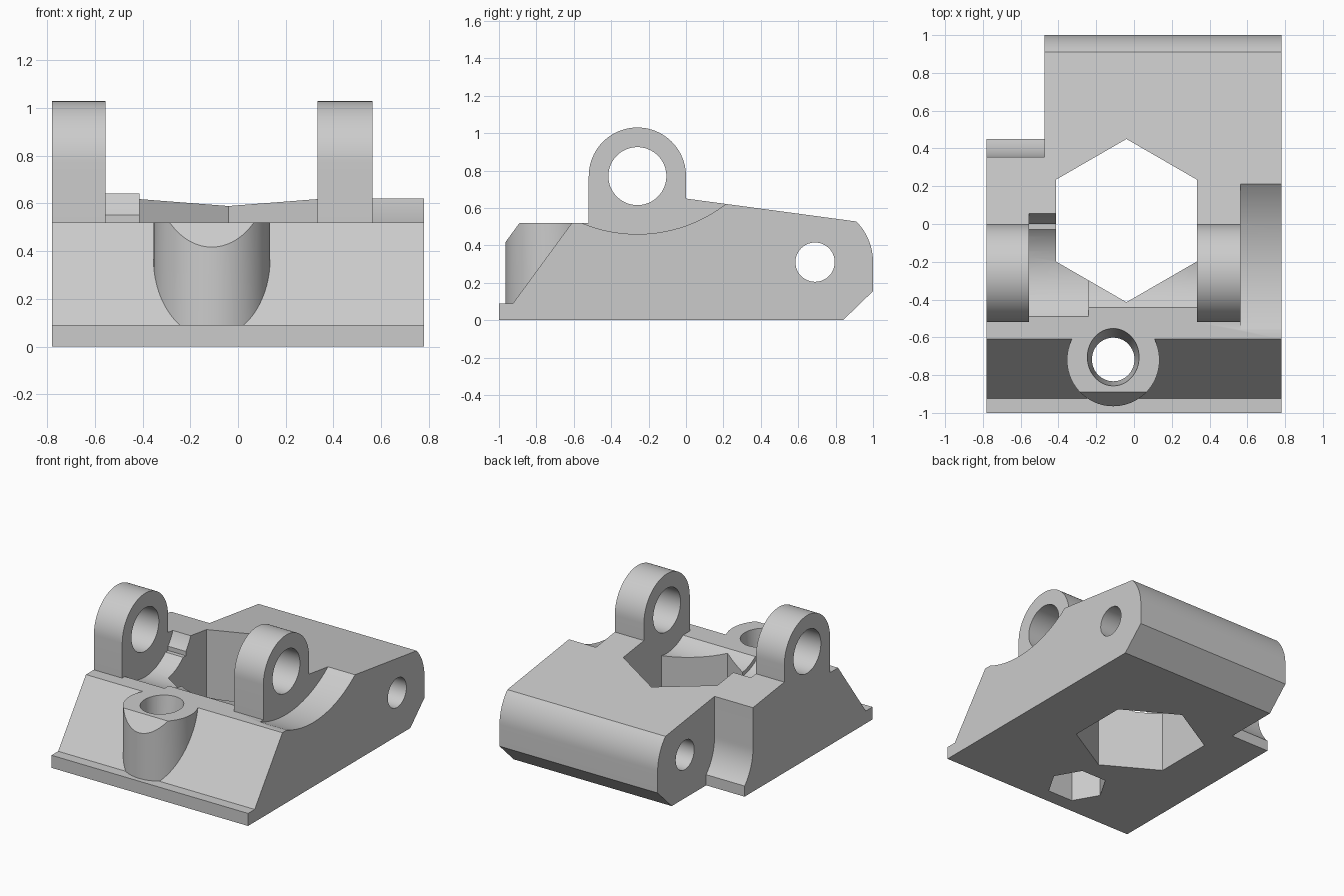
import bpy, bmesh
from math import cos, sin, pi, radians

if "Cube" in bpy.data.objects:
    bpy.data.objects.remove(bpy.data.objects["Cube"], do_unlink=True)

grey = bpy.data.materials.new("plain_grey")
grey.use_nodes = True
colour = (0.6, 0.6, 0.6, 1)
grey.diffuse_color = colour
grey.node_tree.nodes["Principled BSDF"].inputs["Base Color"].default_value = colour


def arc(cy, cz, r, a0=0, a1=360, n=72):
    """Points on an arc; a full circle leaves out the repeated last point."""
    count = n if a1 - a0 == 360 else n + 1
    steps = [radians(a0 + (a1 - a0) * i / n) for i in range(count)]
    return [(cy + r * cos(a), cz + r * sin(a)) for a in steps]


def loft(name, lower, upper):
    """Solid between two matching rings of 3D points."""
    bm = bmesh.new()
    a = [bm.verts.new(p) for p in lower]
    b = [bm.verts.new(p) for p in upper]
    bm.faces.new(a)
    bm.faces.new(b)
    for i in range(len(a)):
        j = (i + 1) % len(a)
        bm.faces.new((a[i], a[j], b[j], b[i]))
    bmesh.ops.recalc_face_normals(bm, faces=bm.faces)
    mesh = bpy.data.meshes.new(name)
    bm.to_mesh(mesh)
    bm.free()
    mesh.materials.append(grey)
    obj = bpy.data.objects.new(name, mesh)
    bpy.context.collection.objects.link(obj)
    return obj


def along_x(name, pts, x0, x1):
    return loft(name, [(x0, y, z) for y, z in pts], [(x1, y, z) for y, z in pts])


def along_z(name, pts, z0, z1):
    return loft(name, [(x, y, z0) for x, y in pts], [(x, y, z1) for x, y in pts])


def combine(target, other, operation):
    """Apply a boolean and remove the helper."""
    mod = target.modifiers.new("combine", "BOOLEAN")
    mod.operation, mod.solver, mod.object = operation, "EXACT", other
    bpy.context.view_layer.objects.active = target
    bpy.ops.object.modifier_apply(modifier=mod.name)
    bpy.data.objects.remove(other, do_unlink=True)


SIDE = 0.78
PIVOT = (-0.26, 0.77)     # axis of the upright lugs
REAR = (0.69, 0.31)       # axis of the rear hinge
SCREW = (-0.11, -0.72)    # centre of the screw boss

# Wedge body with front lip, sloped top and rounded tail
profile = [(-1, 0), (0.84, 0), (1, 0.155)] + arc(*REAR, 0.31, 0, 44.5, 12)
profile += [(0, 0.65), (0, 0.52), (-0.61, 0.52), (-0.925, 0.09), (-1, 0.09)]
body = along_x("hinge_bracket_body", profile, -SIDE, SIDE)

# Curved clearances beside and between the lugs
combine(body, along_x("side_scoop", arc(-0.26, 1.235, 0.775, n=128), 0.565, 0.9), "DIFFERENCE")
combine(body, along_x("wide_clearance", arc(*PIVOT, 0.34), -0.555, -0.24), "DIFFERENCE")
combine(body, along_x("narrow_clearance", arc(*PIVOT, 0.31), -0.3, 0.334), "DIFFERENCE")

# Rear corner notch with a curved foot
notch = [(1.2, -0.1), (1.2, 0.9), (0.355, 0.9)]
notch += arc(*REAR, 0.335, 180, 224.2, 14) + [(0.45, -0.1)]
combine(body, along_x("corner_notch", notch, -0.9, -0.475), "DIFFERENCE")

# Two upright lugs with rounded tops
for x0, x1 in ((-SIDE, -0.555), (0.334, 0.565)):
    lug = [(-0.52, 0.45), (0, 0.45)] + arc(*PIVOT, 0.26, 0, 180, 40)
    combine(body, along_x("lug", lug, x0, x1), "UNION")

# Screw boss with its front edge bevelled
boss = along_z("screw_boss", arc(*SCREW, 0.245), 0.03, 0.52)
bevel = [(-1.0, 0.369), (-0.87, 0.5475), (-1.0, 0.6)]
combine(boss, along_x("boss_bevel", bevel, -0.5, 0.3), "DIFFERENCE")
combine(body, boss, "UNION")

# Pin holes
combine(body, along_x("lug_hole", arc(*PIVOT, 0.155), -1, 1), "DIFFERENCE")
combine(body, along_x("rear_hole", arc(*REAR, 0.105), -1, 1), "DIFFERENCE")

# Large hexagonal opening
combine(body, along_z("hex_opening", arc(-0.04, 0.018, 0.432, 30, 390, 6), -0.2, 1), "DIFFERENCE")

# Screw hole: flared at the top, hexagonal nut pocket below
narrow = [(x, y, 0.15) for x, y in arc(*SCREW, 0.107)]
wide = [(SCREW[0] + 0.137 * cos(a), -0.705 + 0.152 * sin(a), 0.521)
        for a in (2 * pi * i / 72 for i in range(72))]
combine(body, loft("screw_hole", narrow, wide), "DIFFERENCE")
combine(body, along_z("nut_pocket", arc(*SCREW, 0.2, 0, 360, 6), -0.1, 0.22), "DIFFERENCE")

# Smooth the curves and keep the edges sharp
bpy.ops.object.select_all(action="DESELECT")
body.select_set(True)
bpy.context.view_layer.objects.active = body
bpy.ops.object.shade_smooth_by_angle(angle=radians(25))
